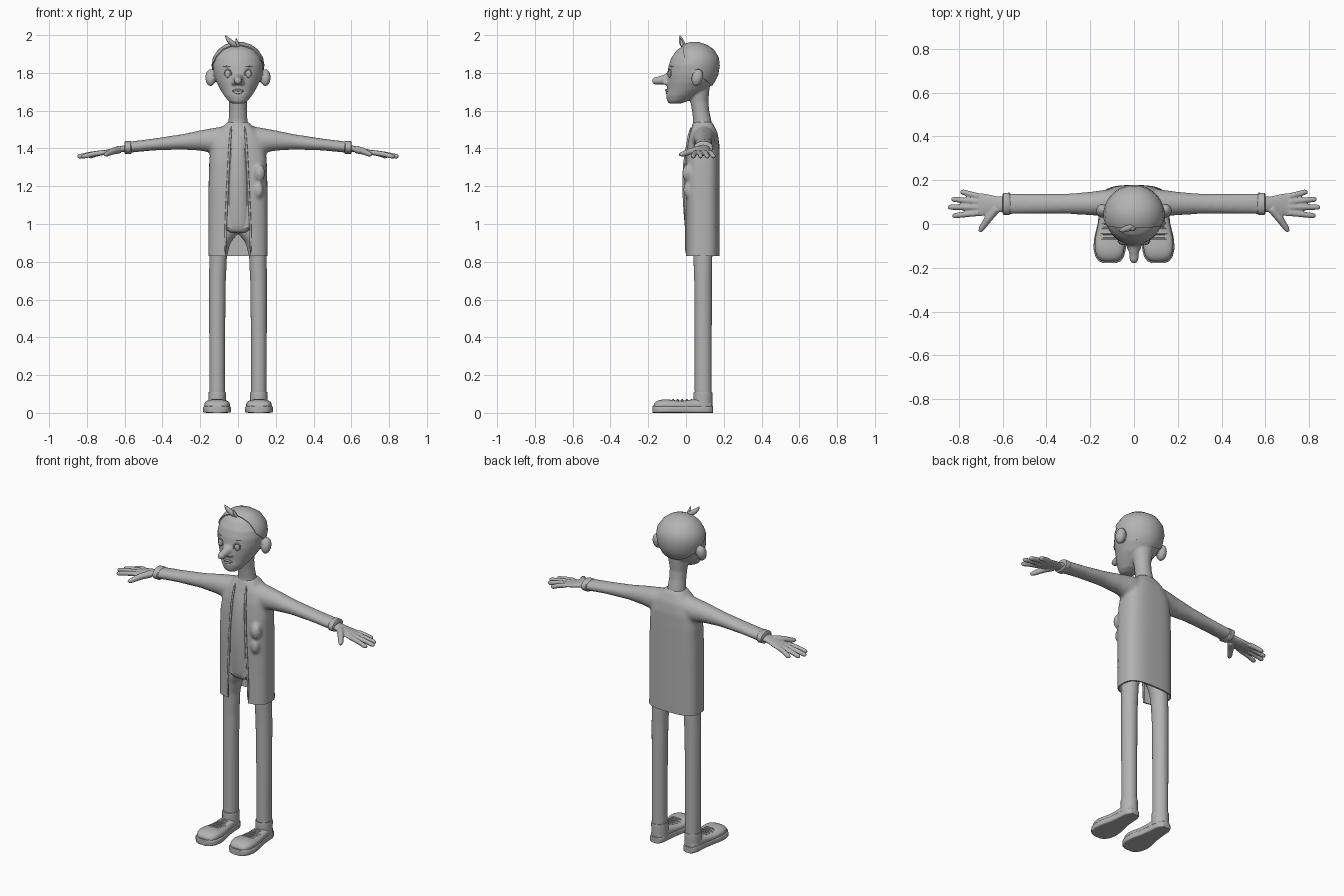
import bpy, bmesh, math
from mathutils import Vector, Matrix

if "Cube" in bpy.data.objects:
    bpy.data.objects.remove(bpy.data.objects["Cube"])

clay = bpy.data.materials.new("clay_grey")
clay.use_nodes = True
GREY = (0.45, 0.45, 0.45, 1)
clay.diffuse_color = GREY
clay.node_tree.nodes["Principled BSDF"].inputs["Base Color"].default_value = GREY

X, Y, Z = Vector((1, 0, 0)), Vector((0, 1, 0)), Vector((0, 0, 1))
AXES = {"x": (X, Y, Z), "y": (Y, X, Z), "z": (Z, X, Y)}


def section(centre, u, v, n, power):
    # One superellipse ring; a higher power is boxier
    ring = []
    for i in range(n):
        a = 2 * math.pi * i / n
        c, s = math.cos(a), math.sin(a)
        ring.append(centre + u * math.copysign(abs(c) ** (2 / power), c)
                    + v * math.copysign(abs(s) ** (2 / power), s))
    return ring


def skin(bm, rings):
    loops = [[bm.verts.new(p) for p in r] for r in rings]
    n = len(loops[0])
    faces = [bm.faces.new(loops[0][::-1]), bm.faces.new(loops[-1])]
    for a, b in zip(loops, loops[1:]):
        for i in range(n):
            j = (i + 1) % n
            faces.append(bm.faces.new((a[i], a[j], b[j], b[i])))
    bmesh.ops.recalc_face_normals(bm, faces=faces)


def loft(bm, axis, rows, power=2.0, n=32, sx=1):
    # rows: position on axis, then low and high limits on the two other axes
    t, u, v = AXES[axis]
    rings = []
    for p, u0, u1, v0, v1 in rows:
        c = t * p + u * (u0 + u1) / 2 + v * (v0 + v1) / 2
        rings.append(section(c, u * (u1 - u0) / 2, v * (v1 - v0) / 2, n, power))
    skin(bm, [[Vector((q.x * sx, q.y, q.z)) for q in r] for r in rings])


def tube(bm, points, radii, n=12):
    pts = [Vector(p) for p in points]
    rings = []
    for i, p in enumerate(pts):
        d = (pts[min(i + 1, len(pts) - 1)] - pts[max(i - 1, 0)]).normalized()
        side = d.cross(Z if abs(d.z) < 0.9 else Y).normalized()
        rings.append(section(p, side * radii[i], d.cross(side) * radii[i], n, 2))
    skin(bm, rings)


def ball(bm, centre, size, tilt=0.0):
    m = Matrix.Translation(centre) @ Matrix.Rotation(tilt, 4, "X") @ Matrix.Diagonal((*size, 1))
    bmesh.ops.create_uvsphere(bm, u_segments=24, v_segments=16, radius=1, matrix=m)


def finish(bm, name, voxel=0, smooth=0, subsurf=0, mirror=False, cutters=(), solid=0, angle=40):
    mesh = bpy.data.meshes.new(name)
    bm.to_mesh(mesh)
    bm.free()
    ob = bpy.data.objects.new(name, mesh)
    bpy.context.collection.objects.link(ob)
    if voxel:
        m = ob.modifiers.new("blend", "REMESH")
        m.mode, m.voxel_size = "VOXEL", voxel
    if smooth:
        m = ob.modifiers.new("soften", "SMOOTH")
        m.factor, m.iterations = 0.5, smooth
    if subsurf:
        m = ob.modifiers.new("round", "SUBSURF")
        m.levels = m.render_levels = subsurf
    if solid:
        m = ob.modifiers.new("thickness", "SOLIDIFY")
        m.thickness, m.offset = solid, 1
    if mirror:
        m = ob.modifiers.new("mirror", "MIRROR")
        m.use_mirror_merge = False
    for c in cutters:
        m = ob.modifiers.new("cut", "BOOLEAN")
        m.operation, m.solver, m.object = "DIFFERENCE", "EXACT", c
    # Bake the modifiers so sharp edges are found on the final shape
    dg = bpy.context.evaluated_depsgraph_get()
    baked = bpy.data.meshes.new_from_object(ob.evaluated_get(dg))
    ob.modifiers.clear()
    ob.data = baked
    baked.materials.clear()
    baked.materials.append(clay)
    for p in baked.polygons:
        p.use_smooth, p.material_index = True, 0
    baked.set_sharp_from_angle(angle=math.radians(angle))
    return ob


# Coat cutters: hollow skirt and open front
bm = bmesh.new()
loft(bm, "z", [(z, -.147, .147, .008, .167) for z in (.8, 1.0)], 3.5, 48)
hollow = finish(bm, "skirt_hollow_cutter")
bm = bmesh.new()
bmesh.ops.create_cube(bm, size=1, matrix=Matrix.Translation((0, -.02, .88)) @ Matrix.Diagonal((.13, .16, .2, 1)))
slot = finish(bm, "front_slot_cutter")
bm = bmesh.new()
bmesh.ops.create_cube(bm, size=1, matrix=Matrix.Translation((0, 0, .73)) @ Matrix.Diagonal((1, 1, .2, 1)))
hem = finish(bm, "hem_cutter")

# Coat with sleeves
bm = bmesh.new()
loft(bm, "z", [(z, -w, w, f, b) for z, w, f, b in (
    (.79, .158, -.002, .178), (1.0, .157, -.002, .178), (1.2, .156, -.004, .178), (1.34, .152, .0, .178),
    (1.42, .14, .008, .177), (1.48, .112, .02, .168), (1.52, .075, .034, .15), (1.54, .056, .042, .138))], 3, 48)
for s in (1, -1):
    loft(bm, "x", [(x, f, b, lo, hi) for x, f, b, lo, hi in (
        (.03, .03, .16, 1.38, 1.525), (.12, .034, .158, 1.375, 1.51), (.2, .04, .147, 1.388, 1.496),
        (.3, .046, .139, 1.394, 1.475), (.45, .046, .138, 1.389, 1.452), (.585, .044, .14, 1.376, 1.435))], sx=s)
ball(bm, (.115, .005, 1.27), (.03, .025, .045))
ball(bm, (.11, .005, 1.18), (.025, .02, .04))
finish(bm, "coat", voxel=.009, smooth=8, cutters=(hollow, slot, hem))
for c in (hollow, slot, hem):
    c.hide_render = True
    c.hide_viewport = True

# Coat lapel edges and neckline
bm = bmesh.new()
tube(bm, [(.035, .03, 1.52), (.045, -.001, 1.42), (.055, -.004, 1.2), (.067, 0, .97), (.067, 0, .835)], [.006] * 5)
finish(bm, "lapel_edges", subsurf=1, mirror=True)
bm = bmesh.new()
loft(bm, "z", [(z, -w, w, .088 - w * .9, .088 + w * .9) for z, w in
               ((1.515, .064), (1.53, .06), (1.54, .052))])
finish(bm, "neckline")

# Shirt front
bm = bmesh.new()
loft(bm, "z", [(z, -w, w, f, .1) for z, w, f in (
    (.95, .065, .0), (.98, .066, -.007), (1.1, .063, -.016), (1.2, .06, -.021), (1.32, .054, -.017),
    (1.42, .048, -.002), (1.5, .04, .027), (1.525, .035, .045))], 2.5)
finish(bm, "shirt", subsurf=1)

# Cuffs
bm = bmesh.new()
loft(bm, "x", [(x, .092 - r, .092 + r, 1.405 - r * .68, 1.405 + r * .68) for x, r in
               ((.565, .046), (.57, .051), (.597, .05), (.6, .044))])
finish(bm, "sleeve_cuffs", mirror=True)

# Hands
bm = bmesh.new()
loft(bm, "x", [(.57, .05, .13, 1.385, 1.425), (.62, .055, .125, 1.38, 1.412), (.66, .045, .135, 1.373, 1.402),
               (.7, .034, .142, 1.367, 1.392), (.735, .038, .138, 1.362, 1.386)])
for y0, tip, y1 in ((.127, .79, .146), (.102, .832, .113), (.076, .848, .077), (.05, .826, .038)):
    tube(bm, [(.71, y0, 1.379), ((.71 + tip) / 2, (y0 + y1) / 2, 1.37), (tip - .008, y1, 1.358), (tip + .003, y1, 1.357)],
         [.014, .0135, .0125, .007])
tube(bm, [(.63, .07, 1.393), (.665, .025, 1.385), (.695, -.018, 1.37), (.705, -.035, 1.367)], [.021, .018, .014, .008])
finish(bm, "hands", voxel=.0045, smooth=3, mirror=True)

# Trousers
bm = bmesh.new()
for s in (1, -1):
    loft(bm, "z", [(.09, .068, .152, .045, .137), (.4, .068, .153, .045, .137), (.7, .064, .154, .043, .138),
                   (.83, .058, .152, .038, .14), (.9, .04, .142, .03, .145), (.95, .0, .138, .022, .15),
                   (1.05, -.05, .135, .025, .15)], sx=s)
finish(bm, "trousers", voxel=.009, smooth=5)

# Shoes: sole, upper, ankle collar, toe cap and laces
FOOT = ((-.178, .03), (-.17, .05), (-.15, .065), (-.11, .075), (-.06, .07), (0, .055), (.06, .048), (.11, .045),
        (.135, .034), (.143, .02))
bm = bmesh.new()
loft(bm, "y", [(y, .111 - w, .111 + w, 0, .036) for y, w in FOOT], 6)
finish(bm, "shoe_soles", mirror=True)
bm = bmesh.new()
TOPS = (.042, .056, .068, .074, .066, .064, .075, .08, .07, .05)
loft(bm, "y", [(y * .97, .111 - w * .94, .111 + w * .94, .01, top) for (y, w), top in zip(FOOT, TOPS)], 2.6)
finish(bm, "shoe_uppers", subsurf=1, mirror=True)
bm = bmesh.new()
loft(bm, "z", [(z, .11 - r, .11 + r, .09 - r * 1.08, .09 + r * 1.08) for z, r in
               ((.03, .046), (.08, .046), (.1, .0465), (.11, .045))])
finish(bm, "ankle_collars", mirror=True)
bm = bmesh.new()
for i in range(5):
    y, w = -.068 + i * .024, .042 - i * .003
    tube(bm, [(.111 - w, y, .058), (.111 - w / 2, y, .068), (.111 + w / 2, y, .068), (.111 + w, y, .058)], [.006] * 4, 8)
finish(bm, "laces", mirror=True)

# Head with neck, nose and ears
HEAD = ((1.637, .03, -.088, -.03), (1.65, .05, -.1, .01), (1.68, .074, -.105, .06), (1.71, .093, -.102, .11),
        (1.75, .114, -.101, .145), (1.79, .127, -.1, .165), (1.84, .134, -.092, .173), (1.88, .127, -.078, .168),
        (1.92, .1, -.05, .143), (1.945, .066, -.012, .105), (1.958, .025, .025, .065))
bm = bmesh.new()
loft(bm, "z", [(z, -w, w, f, b) for z, w, f, b in HEAD])
loft(bm, "z", [(z, -w, w, f, b) for z, w, f, b in (
    (1.5, .056, .035, .142), (1.55, .05, .038, .134), (1.6, .047, .032, .123), (1.65, .048, .022, .118),
    (1.72, .06, .01, .125))])
tube(bm, [(0, -.07, 1.775), (0, -.105, 1.766), (0, -.14, 1.76), (0, -.165, 1.757), (0, -.179, 1.756)],
     [.036, .028, .022, .02, .01])
for s in (1, -1):
    ball(bm, (s * .02, -.105, 1.747), (.014, .018, .012))
    ball(bm, (s * .145, .06, 1.775), (.028, .03, .046), -.25)
finish(bm, "head", voxel=.006, smooth=4)

# Hair cap trimmed at the forehead and nape
bm = bmesh.new()
loft(bm, "z", [(z, -w, w, f, b) for z, w, f, b in HEAD], n=48)
bmesh.ops.subdivide_edges(bm, edges=bm.edges[:], cuts=1)
for co, no in (((0, -.01, 1.9), (0, 1, .12)), ((0, .1, 1.765), (0, .69, .72))):
    bmesh.ops.bisect_plane(bm, geom=bm.verts[:] + bm.edges[:] + bm.faces[:], plane_co=co, plane_no=no, clear_inner=True)
finish(bm, "hair_cap", solid=.006)

# Hair tuft
bm = bmesh.new()
tube(bm, [(0, -.01, 1.94), (-.03, -.02, 1.955), (-.053, -.028, 1.975), (-.068, -.033, 2.0)], [.014, .016, .013, .002])
tube(bm, [(.005, -.015, 1.935), (-.008, -.025, 1.96), (-.01, -.03, 1.987)], [.012, .01, .002])
finish(bm, "hair_tuft", subsurf=1)

# Eyes, lids, brows and lips
bm = bmesh.new()
ball(bm, (.054, -.086, 1.795), (.016, .009, .021))
finish(bm, "eyes", mirror=True)
bm = bmesh.new()
tube(bm, [(.054 + .018 * math.cos(a), -.087 + .007 * math.cos(a), 1.795 + .023 * math.sin(a))
          for a in [i * math.pi / 8 for i in range(-1, 10)]], [.004] * 11, 8)
finish(bm, "eyelids", mirror=True)
bm = bmesh.new()
tube(bm, [(.032, -.087, 1.832), (.06, -.077, 1.836), (.086, -.06, 1.832)], [.003, .005, .002], 8)
finish(bm, "eyebrows", subsurf=1, mirror=True)
bm = bmesh.new()
tube(bm, [(-.036, -.09, 1.702), (-.015, -.104, 1.71), (0, -.106, 1.707), (.015, -.104, 1.71), (.036, -.09, 1.702)],
     [.003, .006, .006, .006, .003], 10)
tube(bm, [(-.028, -.094, 1.697), (0, -.107, 1.692), (.028, -.094, 1.697)], [.003, .008, .003], 10)
finish(bm, "lips", subsurf=1)
